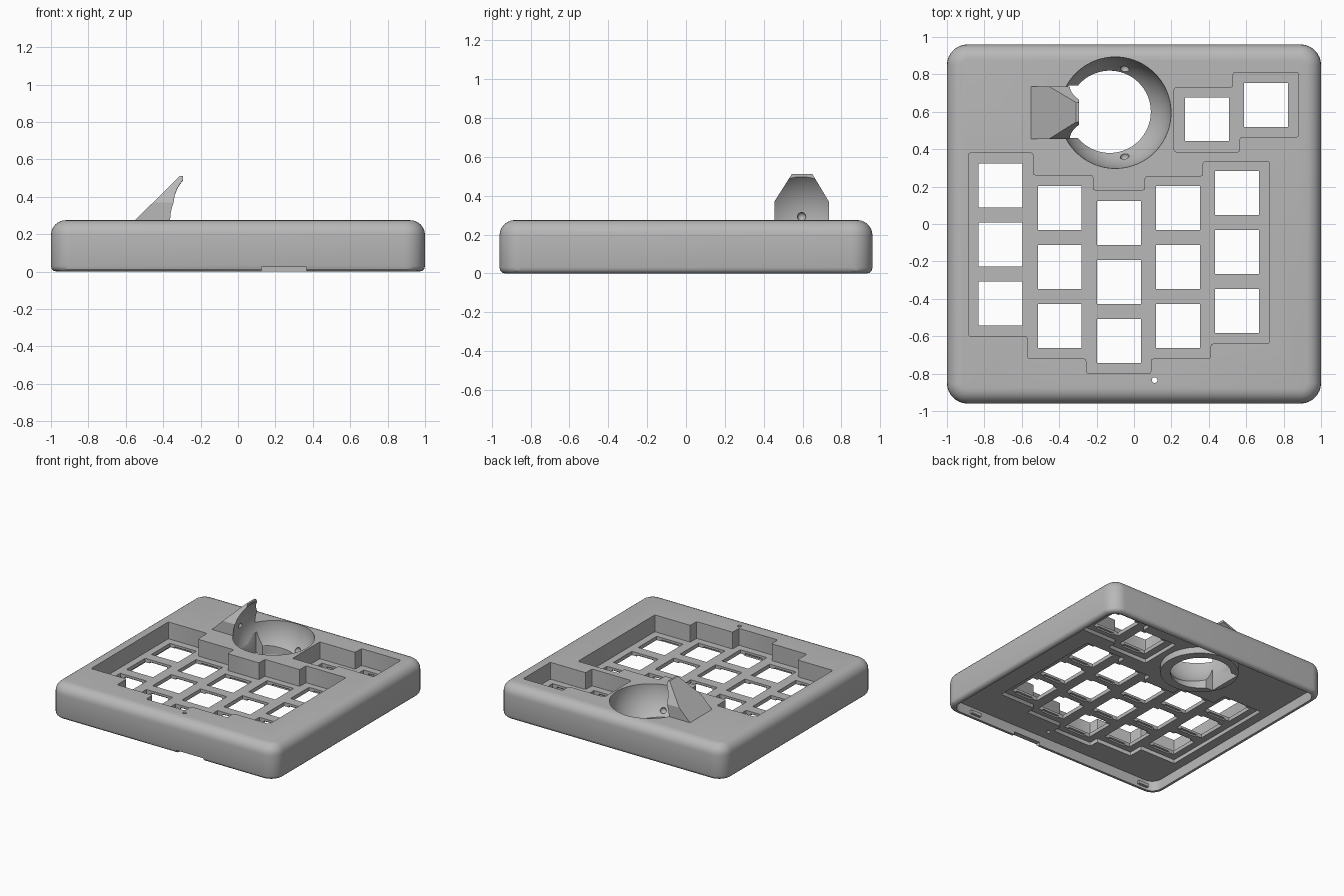
import bpy, bmesh, math
from mathutils import Vector, Matrix

default = bpy.data.objects.get("Cube")
if default:
    bpy.data.objects.remove(default, do_unlink=True)

grey = bpy.data.materials.new("plain_grey")
grey.use_nodes = True
COLOUR = (0.48, 0.48, 0.48, 1)
grey.diffuse_color = COLOUR
grey.node_tree.nodes["Principled BSDF"].inputs["Base Color"].default_value = COLOUR


def finish(name, bm):
    bmesh.ops.recalc_face_normals(bm, faces=bm.faces)
    mesh = bpy.data.meshes.new(name)
    bm.to_mesh(mesh)
    bm.free()
    mesh.materials.append(grey)
    obj = bpy.data.objects.new(name, mesh)
    bpy.context.collection.objects.link(obj)
    return obj


def prism(name, points, z0, z1, corner=0.0, segments=2):
    """Extrude an outline upward, optionally rounding its vertical edges."""
    bm = bmesh.new()
    face = bm.faces.new([bm.verts.new((x, y, z0)) for x, y in points])
    top = bmesh.ops.extrude_face_region(bm, geom=[face])["geom"]
    for v in top:
        if isinstance(v, bmesh.types.BMVert):
            v.co.z = z1
    if corner:
        sides = [e for e in bm.edges if abs(e.verts[0].co.z - e.verts[1].co.z) > 1e-4]
        bmesh.ops.bevel(bm, geom=sides, offset=corner, segments=segments,
                        profile=0.5, affect='EDGES')
    return finish(name, bm)


def rect(cx, cy, w, h):
    return [(cx - w / 2, cy - h / 2), (cx + w / 2, cy - h / 2),
            (cx + w / 2, cy + h / 2), (cx - w / 2, cy + h / 2)]


def cylinder(name, x, y, r, z0, z1):
    bm = bmesh.new()
    bmesh.ops.create_cone(bm, cap_ends=True, segments=64, radius1=r, radius2=r, depth=z1 - z0,
                          matrix=Matrix.Translation((x, y, (z0 + z1) / 2)))
    return finish(name, bm)


def ball(name, centre, r, u=72, v=48):
    bm = bmesh.new()
    bmesh.ops.create_uvsphere(bm, u_segments=u, v_segments=v, radius=r,
                              matrix=Matrix.Translation(centre))
    return finish(name, bm)


def combine(target, tool, operation='DIFFERENCE'):
    mod = target.modifiers.new("combine", 'BOOLEAN')
    mod.operation = operation
    mod.solver = 'EXACT'
    mod.object = tool
    bpy.context.view_layer.objects.active = target
    bpy.ops.object.modifier_apply(modifier=mod.name)
    bpy.data.objects.remove(tool, do_unlink=True)


def smooth(obj):
    bpy.ops.object.select_all(action='DESELECT')
    obj.select_set(True)
    bpy.context.view_layer.objects.active = obj
    bpy.ops.object.shade_smooth_by_angle(angle=math.radians(30))


TOP, FLOOR, PLATE_LOW, PLATE_TOP = 0.275, 0.08, 0.11, 0.14

# Outer case with rounded corners and rims
case = prism("case", rect(0, 0, 2, 1.92), 0, TOP, 0.11, 8)
bm = bmesh.new()
bm.from_mesh(case.data)
for z, size, steps in ((TOP, 0.08, 6), (0, 0.03, 3)):
    rim = [e for e in bm.edges if all(abs(v.co.z - z) < 1e-5 for v in e.verts)]
    bmesh.ops.bevel(bm, geom=rim, offset=size, segments=steps, profile=0.5, affect='EDGES')
bm.to_mesh(case.data)
bm.free()

# Hollow underside and the port notch in the front wall
combine(case, prism("cavity", rect(0, 0, 1.92, 1.84), -0.1, FLOOR, 0.08, 6))
combine(case, prism("port_notch", rect(0.245, -0.94, 0.24, 0.1), -0.1, 0.025))

# Stepped key wells, recessed from above and relieved from below
main_well = [(-0.885, 0.38), (-0.54, 0.38), (-0.54, 0.26), (-0.22, 0.26), (-0.22, 0.18),
             (0.06, 0.18), (0.06, 0.255), (0.37, 0.255), (0.37, 0.335), (0.725, 0.335),
             (0.725, -0.64), (0.41, -0.64), (0.41, -0.72), (0.09, -0.72), (0.09, -0.8),
             (-0.255, -0.8), (-0.255, -0.72), (-0.57, -0.72), (-0.57, -0.6), (-0.885, -0.6)]
thumb_well = [(0.215, 0.73), (0.53, 0.73), (0.53, 0.81), (0.88, 0.81),
              (0.88, 0.465), (0.565, 0.465), (0.565, 0.385), (0.215, 0.385)]
for outline in (main_well, thumb_well):
    combine(case, prism("well_cut", outline, PLATE_TOP, 0.4, 0.012))
    combine(case, prism("relief_cut", outline, -0.05, PLATE_LOW, 0.012))

# Square key openings with a wider step underneath
columns = [(-0.713, 0.205), (-0.397, 0.085), (-0.081, 0.005), (0.235, 0.085), (0.551, 0.165)]
keys = [(x, y - 0.315 * row) for x, y in columns for row in range(3)]
keys += [(0.39, 0.56), (0.705, 0.637)]
for x, y in keys:
    combine(case, prism("key_opening", rect(x, y, 0.235, 0.235), -0.05, 0.4))
    combine(case, prism("key_clip_step", rect(x, y, 0.15, 0.27), -0.05, 0.122))

# Ball socket: collar below, spherical bowl, open floor and sensor slot
centre = Vector((-0.1, 0.595, 0.272))
BALL_R = 0.298
combine(case, cylinder("collar", -0.12, 0.597, 0.285, 0.03, 0.12), 'UNION')
combine(case, ball("bowl_cut", centre, BALL_R))
combine(case, cylinder("bowl_floor_cut", -0.13, 0.6, 0.22, -0.1, 0.25))
combine(case, prism("sensor_slot", rect(-0.28, 0.6, 0.16, 0.28), -0.1, 0.2))

# Bearing seats in the bowl and the small reset hole
for dx, dy in ((0.05, 0.235), (0.05, -0.235)):
    seat = centre + Vector((dx, dy, -math.sqrt(BALL_R ** 2 - dx * dx - dy * dy)))
    combine(case, ball("bearing_seat", seat, 0.024, 16, 12))
combine(case, cylinder("reset_hole", 0.11, -0.835, 0.015, -0.1, 0.4))
smooth(case)

# Retaining hood: tapered slab, sloped outside, hollowed by the ball
bm = bmesh.new()
shape = [(0.455, 0.255), (0.735, 0.255), (0.735, 0.37), (0.65, 0.512), (0.545, 0.512), (0.455, 0.37)]
face = bm.faces.new([bm.verts.new((-0.6, y, z)) for y, z in shape])
far = bmesh.ops.extrude_face_region(bm, geom=[face])["geom"]
for v in far:
    if isinstance(v, bmesh.types.BMVert):
        v.co.x = -0.295
cut = bmesh.ops.bisect_plane(bm, geom=bm.verts[:] + bm.edges[:] + bm.faces[:],
                             plane_co=(-0.55, 0, TOP), plane_no=(-0.237, 0, 0.24), clear_outer=True)
border = [e for e in cut["geom_cut"] if isinstance(e, bmesh.types.BMEdge)]
bmesh.ops.contextual_create(bm, geom=border)
hood = finish("ball_hood", bm)
combine(hood, ball("hood_cut", centre, BALL_R))
combine(hood, ball("hood_bearing_seat", centre + Vector((-BALL_R, 0, 0.02)), 0.022, 16, 12))
smooth(hood)

# Small lugs inside the front wall
for x in (-0.85, 0.74):
    lug = prism("lid_lug", rect(x, -0.915, 0.09, 0.03), 0.02, 0.045)
    smooth(lug)
